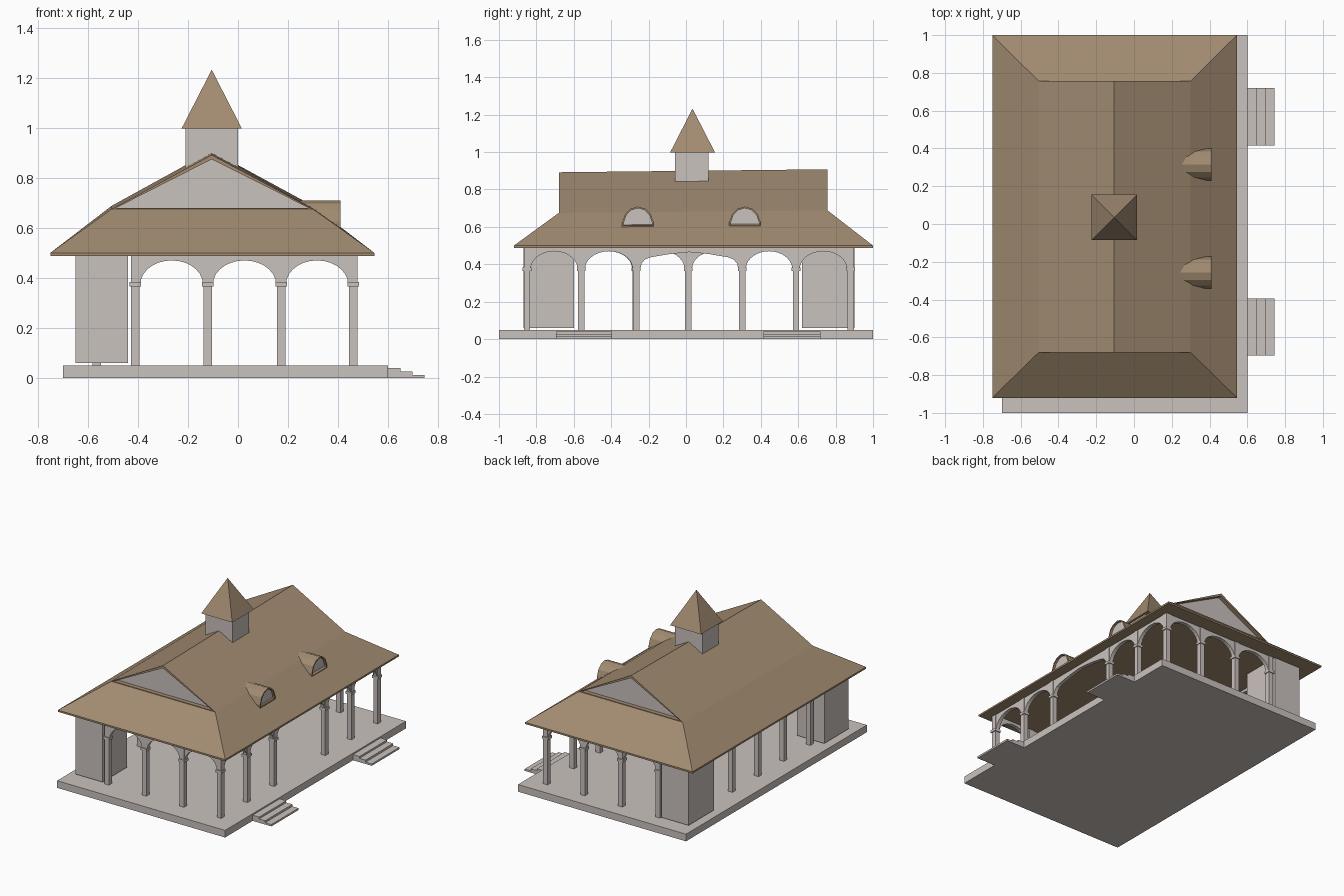
import bpy, bmesh, math

if "Cube" in bpy.data.objects:
    bpy.data.objects.remove(bpy.data.objects["Cube"])

def material(name, col):
    m = bpy.data.materials.new(name)
    m.diffuse_color = (*col, 1)
    m.use_nodes = True
    m.node_tree.nodes["Principled BSDF"].inputs["Base Color"].default_value = m.diffuse_color
    return m

STONE = material("pale stone", (0.59, 0.54, 0.51))
ROOF = material("brown shingle", (0.36, 0.26, 0.165))

def finish(name, bm, *mats):
    bmesh.ops.recalc_face_normals(bm, faces=bm.faces)
    me = bpy.data.meshes.new(name)
    bm.to_mesh(me)
    bm.free()
    for m in mats:
        me.materials.append(m)
    ob = bpy.data.objects.new(name, me)
    bpy.context.collection.objects.link(ob)
    return ob

def add_box(bm, x0, x1, y0, y1, z0, z1):
    vs = bmesh.ops.create_cube(bm, size=1)["verts"]
    for v in vs:
        v.co.x = x1 if v.co.x > 0 else x0
        v.co.y = y1 if v.co.y > 0 else y0
        v.co.z = z1 if v.co.z > 0 else z0

def box(name, *dims, mat=STONE):
    bm = bmesh.new()
    add_box(bm, *dims)
    return finish(name, bm, mat)

def add_prism(bm, pts, offset):
    # extrude a flat outline along an offset; returns the far cap
    f = bm.faces.new([bm.verts.new(p) for p in pts])
    r = bmesh.ops.extrude_face_region(bm, geom=[f], use_keep_orig=True)["geom"]
    bmesh.ops.translate(bm, vec=offset,
                        verts=[g for g in r if isinstance(g, bmesh.types.BMVert)])
    return [g for g in r if isinstance(g, bmesh.types.BMFace)][0]

def recess(bm, face, rim, depth):
    # sunken pale panel framed by a brown rim
    bmesh.ops.inset_region(bm, faces=[face], thickness=rim, depth=0)
    n = face.normal.copy()
    r = bmesh.ops.extrude_face_region(bm, geom=[face])["geom"]
    bmesh.ops.translate(bm, vec=-n * depth,
                        verts=[g for g in r if isinstance(g, bmesh.types.BMVert)])
    for g in r:
        if isinstance(g, bmesh.types.BMFace):
            g.material_index = 1
    if face.is_valid:
        bmesh.ops.delete(bm, geom=[face], context='FACES_ONLY')

# Floor slab and stairs
box("floor_slab", -0.70, 0.60, -1, 1, 0, 0.05)
for n, (y0, y1) in {"front_stairs": (-0.695, -0.395), "rear_stairs": (0.415, 0.72)}.items():
    bm = bmesh.new()
    for x0, x1, z in ((0.60, 0.65, 0.04), (0.65, 0.697, 0.027), (0.697, 0.745, 0.013)):
        add_box(bm, x0, x1, y0, y1, 0, z)
    finish(n, bm, STONE)

# Closed corner rooms
box("front_corner_room", -0.65, -0.44, -0.87, -0.60, 0.06, 0.49)
box("rear_corner_room", -0.65, -0.44, 0.62, 0.90, 0.06, 0.49)

# Arcades: square columns, capitals and arched panels
SPRING, CROWN, TOP = 0.375, 0.47, 0.492
CW = 0.017

def arch_curve(u0, u1):
    c, a = (u0 + u1) / 2, (u1 - u0) / 2
    if a > 0.2:   # wide flattened pointed arch
        half = [(1, SPRING), (0.97, 0.405), (0.91, 0.425), (0.8, 0.437), (0.4, 0.455)]
        return ([(c - a * s, z) for s, z in half] + [(c, 0.465)]
                + [(c + a * s, z) for s, z in reversed(half)])
    return [(c - a * math.cos(t), SPRING + (CROWN - SPRING) * math.sin(t))
            for t in (math.pi * i / 14 for i in range(15))]

def arcade(name, along_y, fixed, stops):
    bm = bmesh.new()
    def place(u, w, z):
        return (fixed + w, u, z) if along_y else (u, fixed + w, z)
    for u in stops:
        for h, z0, z1 in ((CW, 0.05, SPRING), (CW, SPRING, TOP),
                          (CW + 0.006, 0.365, 0.383)):
            x, y, _ = place(u, 0, 0)
            add_box(bm, x - h, x + h, y - h, y + h, z0, z1)
    for a, b in zip(stops, stops[1:]):
        a, b = a + CW, b - CW
        curve = arch_curve(a + 0.003, b - 0.003)
        outline = [(b, SPRING), (b, TOP), (a, TOP), (a, SPRING)] + curve
        add_prism(bm, [place(u, -0.013, z) for u, z in outline],
                  (0.026, 0, 0) if along_y else (0, 0.026, 0))
    finish(name, bm, STONE)

ENDS = [-0.41, -0.12, 0.172, 0.46]
arcade("front_arcade", False, -0.85, ENDS)
arcade("rear_arcade", False, 0.88, ENDS)
arcade("right_arcade", True, 0.46, [-0.85, -0.56, -0.265, 0.30, 0.588, 0.88])
arcade("left_arcade", True, -0.565, [-0.56, -0.268, 0.012, 0.30, 0.588])

# Main roof: flared hip skirt below a gabled upper roof
bm = bmesh.new()
def ring(x0, x1, y0, y1, zf, zb):
    return [bm.verts.new(p) for p in ((x0, y0, zf), (x1, y0, zf), (x1, y1, zb), (x0, y1, zb))]
r0 = ring(-0.75, 0.545, -0.92, 1.0, 0.488, 0.488)
r1 = ring(-0.75, 0.545, -0.92, 1.0, 0.50, 0.50)
r2 = ring(-0.505, 0.30, -0.68, 0.757, 0.675, 0.688)
rf = bm.verts.new((-0.105, -0.68, 0.892))
rb = bm.verts.new((-0.105, 0.757, 0.908))
bm.faces.new(r0)
for lo, hi in ((r0, r1), (r1, r2)):
    for i in range(4):
        j = (i + 1) % 4
        bm.faces.new((lo[i], lo[j], hi[j], hi[i]))
bm.faces.new((r2[1], r2[2], rb, rf))
bm.faces.new((r2[3], r2[0], rf, rb))
gables = [bm.faces.new((r2[0], r2[1], rf)), bm.faces.new((r2[2], r2[3], rb))]
bmesh.ops.recalc_face_normals(bm, faces=bm.faces)
for g in gables:
    recess(bm, g, 0.018, 0.03)
finish("main_roof", bm, ROOF, STONE)

# Dormers on the right slope
half = [(0.084, 0.60), (0.084, 0.625), (0.068, 0.67), (0.04, 0.697)]
profile = half + [(0, 0.709)] + [(-u, z) for u, z in reversed(half)]
for n, yc in (("front_dormer", -0.257), ("rear_dormer", 0.315)):
    bm = bmesh.new()
    cap = add_prism(bm, [(0.24, yc + u, z) for u, z in profile], (0.17, 0, 0))
    bmesh.ops.recalc_face_normals(bm, faces=bm.faces)
    recess(bm, cap, 0.009, 0.015)
    finish(n, bm, ROOF, STONE)

# Cupola with pyramid cap
box("cupola_base", -0.21, 0.0, -0.06, 0.12, 0.78, 1.0)
bm = bmesh.new()
base = ring(-0.225, 0.015, -0.085, 0.155, 0.998, 0.998)
tip = bm.verts.new((-0.105, 0.035, 1.232))
bm.faces.new(base)
for i in range(4):
    bm.faces.new((base[i], base[(i + 1) % 4], tip))
finish("cupola_cap", bm, ROOF)
